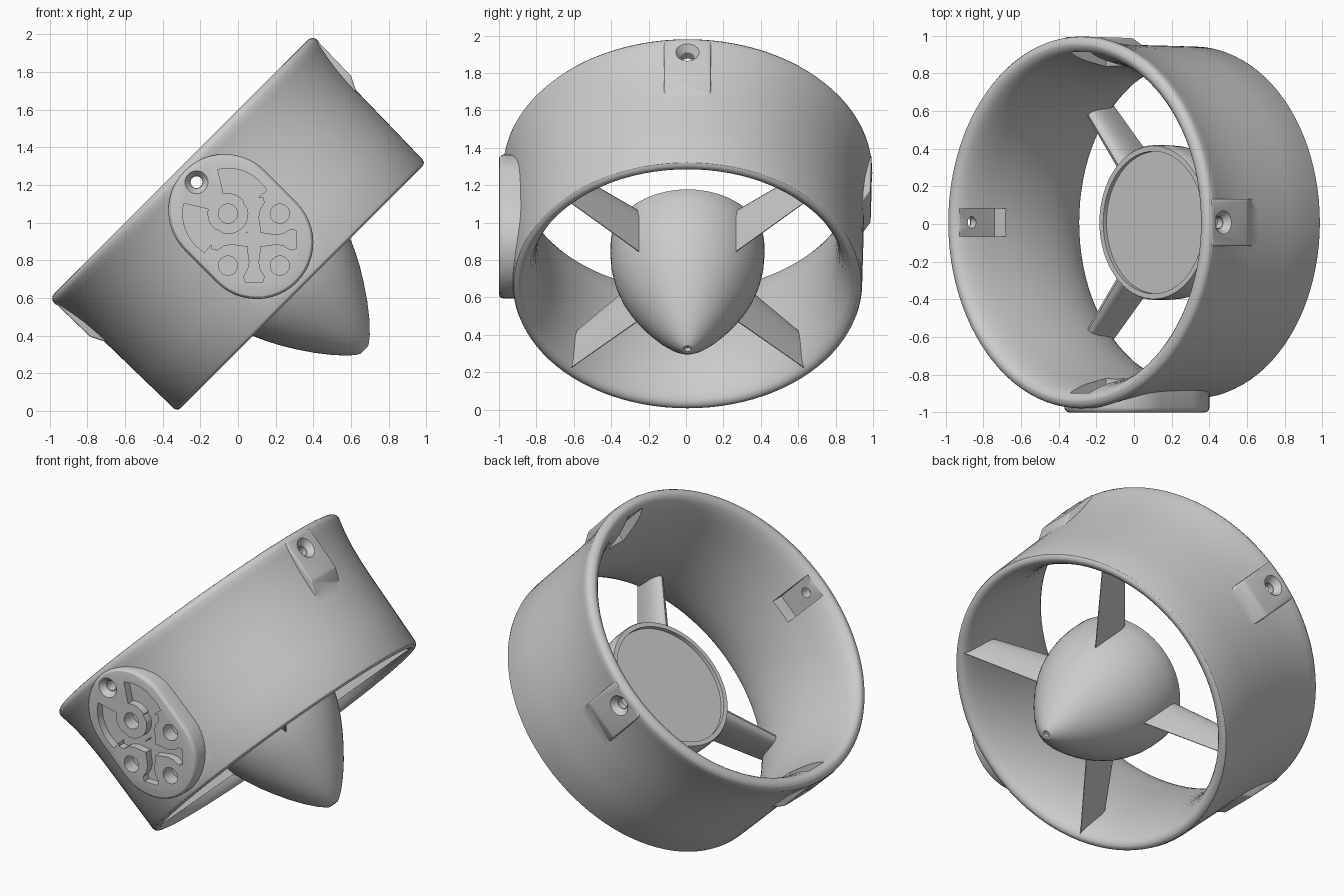
import bpy, bmesh
from math import sin, cos, pi, radians
from mathutils import Matrix

if "Cube" in bpy.data.objects:
    bpy.data.objects.remove(bpy.data.objects["Cube"])

# Everything is built with the duct axis on local X, then tilted into place
PLACE = Matrix.Translation((-0.303, 0.008, 1.297)) @ Matrix.Rotation(radians(45), 4, 'Y')


def finish(bm, name):
    bmesh.ops.remove_doubles(bm, verts=bm.verts, dist=1e-5)
    bmesh.ops.recalc_face_normals(bm, faces=bm.faces)
    me = bpy.data.meshes.new(name)
    bm.to_mesh(me)
    bm.free()
    ob = bpy.data.objects.new(name, me)
    bpy.context.collection.objects.link(ob)
    return ob


def revolve(name, profile, steps=96):
    """Closed solid from (axial, radius) points spun about X."""
    bm = bmesh.new()
    vs = [bm.verts.new((w, 0, r)) for w, r in profile]
    es = [bm.edges.new(p) for p in zip(vs, vs[1:])]
    bmesh.ops.spin(bm, geom=vs + es, cent=(0, 0, 0), axis=(1, 0, 0),
                   angle=2 * pi, steps=steps, use_merge=True)
    return finish(bm, name)


def prism(name, pts, vec, bevel=0.0, end_only=False, spin=0):
    """Extrude a 3D polygon along vec, optionally bevelled and turned about X."""
    bm = bmesh.new()
    base = bm.faces.new([bm.verts.new(p) for p in pts])
    ext = bmesh.ops.extrude_face_region(bm, geom=[base], use_keep_orig=True)["geom"]
    top = [g for g in ext if isinstance(g, bmesh.types.BMFace)]
    bmesh.ops.translate(bm, vec=vec, verts=[g for g in ext if isinstance(g, bmesh.types.BMVert)])
    bmesh.ops.recalc_face_normals(bm, faces=bm.faces)
    if bevel:
        edges = list(top[0].edges) if end_only else list(bm.edges)
        bmesh.ops.bevel(bm, geom=edges, offset=bevel, segments=3, profile=0.5, affect='EDGES')
    bm.transform(Matrix.Rotation(radians(spin), 4, 'X'))
    return finish(bm, name)


def cone(w, r1, z1, r2, z2, spin):
    """Round cutter standing radially at axial position w."""
    bm = bmesh.new()
    bmesh.ops.create_cone(bm, cap_ends=True, segments=32, radius1=r1, radius2=r2, depth=z2 - z1,
                          matrix=Matrix.Translation((w, 0, (z1 + z2) / 2)))
    bm.transform(Matrix.Rotation(radians(spin), 4, 'X'))
    return finish(bm, "cutter")


def boolean(target, other, op):
    m = target.modifiers.new("b", 'BOOLEAN')
    m.object, m.operation, m.solver = other, op, 'EXACT'
    bpy.context.view_layer.objects.active = target
    bpy.ops.object.modifier_apply(modifier=m.name)
    bpy.data.objects.remove(other)


def place(ob, angle=30):
    ob.matrix_world = PLACE
    bpy.ops.object.select_all(action='DESELECT')
    ob.select_set(True)
    bpy.context.view_layer.objects.active = ob
    bpy.ops.object.shade_smooth_by_angle(angle=radians(angle))


# Duct outer body
duct = revolve("duct_ring", [
    (0, 0), (0, .949), (.003, .964), (.011, .977), (.024, .986), (.042, .988), (.08, .979),
    (.14, .967), (.22, .955), (.32, .947), (.42, .943), (.65, .939), (.88, .934), (.895, .929),
    (.903, .919), (.906, .906), (.906, 0)])

# Three screw bosses on the rim (top, bottom, back)
SPINS = (0, 180, -90)
for s in SPINS:
    prof = [(.03, .89), (.03, .985), (.30, .979), (.385, .935), (.385, .89)]
    boolean(duct, prism("boss", [(w, -.125, r) for w, r in prof], (0, .25, 0), .01, spin=s), 'UNION')

# Stadium-shaped mounting pad on the front
pad = []
for cx, start in ((.57, -90), (.33, 90)):
    for i in range(25):
        a = radians(start + i * 7.5)
        pad.append((cx + .30 * cos(a), -.87, .30 * sin(a)))
boolean(duct, prism("pad", pad, (0, -.138, 0), .025, True), 'UNION')

# Flared bore, narrowest behind the middle
boolean(duct, revolve("cutter", [
    (-.03, 0), (-.03, .96), (0, .945), (.003, .934), (.011, .921), (.026, .907), (.06, .89),
    (.1, .875), (.15, .861), (.2, .85), (.3, .83), (.4, .815), (.5, .807), (.6, .805),
    (.69, .811), (.78, .828), (.85, .85), (.884, .868), (.896, .879), (.903, .89),
    (.906, .902), (.93, .92), (.93, 0)]), 'DIFFERENCE')

# Inner pockets and countersunk screw holes at all four stations
for s in SPINS + (90,):
    prof = [(.02, .75), (.02, .906), (.288, .906), (.302, .75)]
    boolean(duct, prism("cutter", [(w, -.075, r) for w, r in prof], (0, .15, 0), spin=s), 'DIFFERENCE')
    top = 1.008 if s == 90 else .981
    boolean(duct, cone(.117, .031, .80, .031, 1.08, s), 'DIFFERENCE')
    boolean(duct, cone(.117, .034, top - .035, .064, top + .004, s), 'DIFFERENCE')

# Pad recesses: curved pockets wrapping the first hole, four bones between the holes
CW, HR, FACE, DEPTH = .548, .195, -1.05, .092


def recess(poly):
    boolean(duct, prism("cutter", [(w, FACE, v) for w, v in poly], (0, DEPTH, 0)), 'DIFFERENCE')


for side in (1, -1):
    arcs = ((.14, range(-2, 75, 6)), (.24, range(76, 151, 6)), (.108, range(148, -3, -6)))
    poly = [(r, radians(a)) for r, angles in arcs for a in angles]
    recess([(CW - HR + r * cos(a), side * r * sin(a)) for r, a in poly])
half = [(-.02, .035), (.05, .034), (.12, .024), (.16, .032), (.195, .055), (.225, .047)]
bone = half + [(d, -h) for d, h in reversed(half)]
for k in (45, 135, 225, 315):
    c, n = cos(radians(k)), sin(radians(k))
    recess([(CW + d * c - h * n, d * n + h * c) for d, h in bone])

# Four blind pad holes
for k in range(4):
    w, v = CW + HR * cos(k * pi / 2), HR * sin(k * pi / 2)
    circle = [(w + .051 * cos(i * pi / 16), FACE, v + .051 * sin(i * pi / 16)) for i in range(32)]
    boolean(duct, prism("cutter", circle, (0, .13, 0)), 'DIFFERENCE')
place(duct)

# Tail-cone hub with recessed front disc and dimpled tip
hub = revolve("hub_cone", [
    (.60, 0), (.60, .378), (.575, .378), (.575, .406), (.585, .411), (.66, .412), (.74, .407),
    (.82, .392), (.905, .366), (.98, .332), (1.05, .295), (1.12, .252), (1.2, .198), (1.28, .135),
    (1.34, .078), (1.366, .046), (1.376, .03), (1.376, .018), (1.35, .018), (1.35, 0)], 64)
place(hub)

# Four streamlined struts from hub to duct
FOIL = [(0, 0), (.03, .25), (.1, .42), (.25, .5), (.45, .46), (.7, .3), (.9, .12), (1, .03)]
FOIL += [(c, -t) for c, t in reversed(FOIL[1:])]
for k in range(4):
    bm = bmesh.new()
    root, tip = [[bm.verts.new((w0 + c * chord, t * thick, r)) for c, t in FOIL]
                 for w0, chord, thick, r in ((.60, .30, .085, .30), (.665, .23, .06, .88))]
    bm.faces.new(root)
    bm.faces.new(tip)
    for i in range(len(FOIL)):
        j = (i + 1) % len(FOIL)
        bm.faces.new((root[i], root[j], tip[j], tip[i]))
    bm.transform(Matrix.Rotation(radians(45 + 90 * k), 4, 'X'))
    place(finish(bm, f"strut_{k + 1}"), 40)
